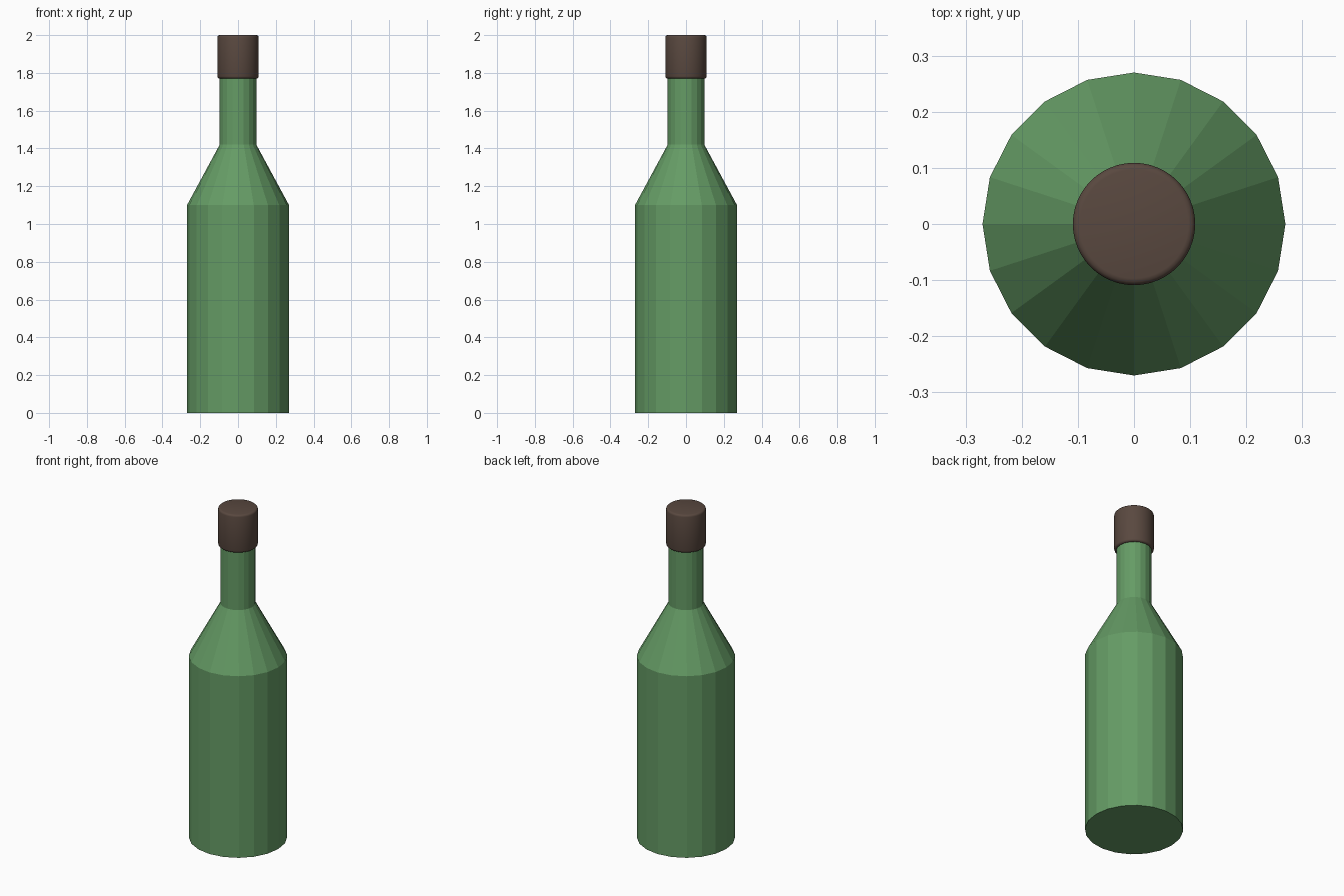
import bpy, bmesh
from math import cos, sin, tau

if "Cube" in bpy.data.objects:
    bpy.data.objects.remove(bpy.data.objects["Cube"])


def lathe(name, profile, sides, color):
    """Revolve (radius, z) points around z, closing both ends with flat caps."""
    bm = bmesh.new()
    rings = [[bm.verts.new((r * cos(tau * i / sides), r * sin(tau * i / sides), z))
              for i in range(sides)] for r, z in profile]
    for low, high in zip(rings, rings[1:]):
        for i in range(sides):
            j = (i + 1) % sides
            bm.faces.new((low[i], low[j], high[j], high[i]))
    bm.faces.new(rings[0][::-1])
    bm.faces.new(rings[-1])
    mesh = bpy.data.meshes.new(name)
    bm.to_mesh(mesh)
    bm.free()
    obj = bpy.data.objects.new(name, mesh)
    bpy.context.collection.objects.link(obj)
    mat = bpy.data.materials.new(name + "_color")
    mat.diffuse_color = color
    mat.use_nodes = True
    mat.node_tree.nodes["Principled BSDF"].inputs["Base Color"].default_value = mat.diffuse_color
    mesh.materials.append(mat)
    return obj


# Faceted glass: straight body, conical shoulder, narrow neck
lathe("bottle_glass", [(0.27, 0), (0.27, 1.10), (0.097, 1.42), (0.097, 1.80)],
      20, (0.13, 0.33, 0.13, 1))

# Smooth stopper with softly rounded rims
stopper = lathe("stopper", [(0.109, 1.77), (0.109, 2.0)], 48, (0.10, 0.065, 0.05, 1))
bevel = stopper.modifiers.new("rounded_rims", 'BEVEL')
bevel.width = 0.012
bevel.segments = 3
bevel.limit_method = 'ANGLE'
bpy.context.view_layer.objects.active = stopper
stopper.select_set(True)
bpy.ops.object.shade_smooth()
